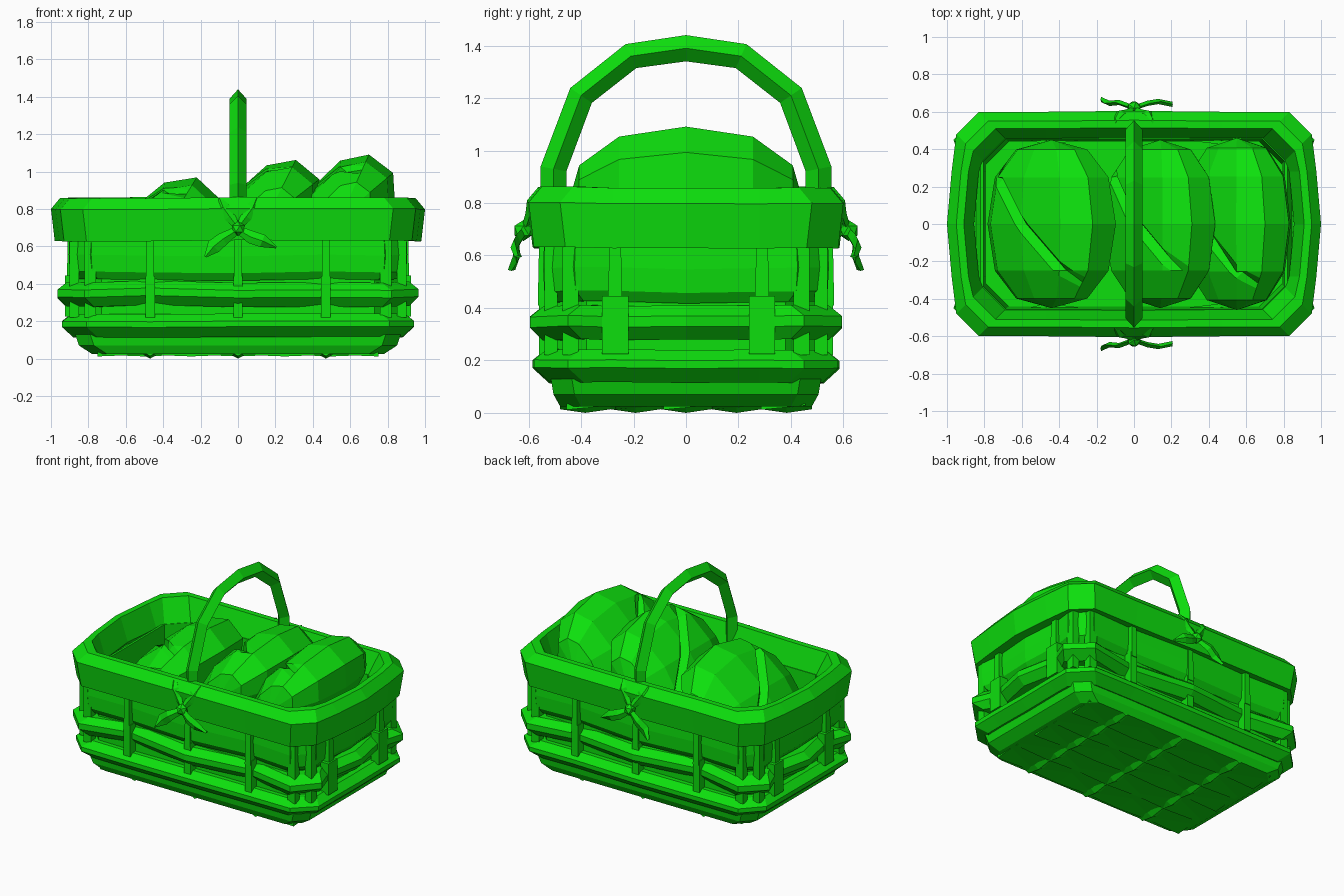
import bpy, bmesh, math, random
from mathutils import Vector, Matrix

random.seed(4)
if "Cube" in bpy.data.objects:
    bpy.data.objects.remove(bpy.data.objects["Cube"])

green = bpy.data.materials.new("basket green")
green.use_nodes = True
colour = (0.004, 0.74, 0.004, 1)
green.diffuse_color = colour
green.node_tree.nodes["Principled BSDF"].inputs["Base Color"].default_value = colour


def finish(name, bm):
    bmesh.ops.recalc_face_normals(bm, faces=bm.faces)
    mesh = bpy.data.meshes.new(name)
    bm.to_mesh(mesh)
    bm.free()
    mesh.materials.append(green)
    ob = bpy.data.objects.new(name, mesh)
    bpy.context.collection.objects.link(ob)
    return ob


def loft(name, rows, closed_path=True):
    """Skin a list of closed cross-sections, capping open ends."""
    bm = bmesh.new()
    vs = [[bm.verts.new(p) for p in row] for row in rows]
    n, m = len(vs), len(vs[0])
    for i in range(n if closed_path else n - 1):
        a, b = vs[i], vs[(i + 1) % n]
        for j in range(m):
            k = (j + 1) % m
            bm.faces.new((a[j], a[k], b[k], b[j]))
    if not closed_path:
        bm.faces.new(vs[0])
        bm.faces.new(vs[-1])
    return finish(name, bm)


def outline(hx, hy, cut, weave):
    """Rectangle with cut corners; weave pushes each kind of point outward."""
    em, es, co, ss, sm = weave
    quarter = [(hx + em, 0), (hx + es, 0.28), (hx + co, hy - cut),
               (hx - cut, hy + co), (0.47, hy + ss), (0, hy + sm)]
    q2 = [(-x, y) for x, y in reversed(quarter[:-1])]
    top = quarter + q2
    return top + [(x, -y) for x, y in reversed(top[1:-1])]


def ring(name, hx, hy, cut, profile, weave=(0,) * 5, jitter=0.0):
    loops = [outline(hx + o, hy + o, cut, weave) for o, z in profile]
    rows = []
    for i in range(len(loops[0])):
        dz = random.uniform(-jitter, jitter)
        rows.append([(lp[i][0], lp[i][1], z + dz) for lp, (o, z) in zip(loops, profile)])
    return loft(name, rows)


def box(name, loc, size, top=1.0):
    bm = bmesh.new()
    bmesh.ops.create_cube(bm, size=1)
    for v in bm.verts:
        if v.co.z > 0:
            v.co.xy *= top
        v.co = Vector(a * b + c for a, b, c in zip(v.co, size, loc))
    return finish(name, bm)


# Basket body: rim, woven bands and the inner weave behind them
ring("rim", 0.94, 0.59, 0.12,
     [(-0.01, 0.63), (0.01, 0.80), (-0.04, 0.86), (-0.08, 0.86), (-0.135, 0.70), (-0.09, 0.64)],
     (0.05, 0.025, 0, 0, 0.005), 0.004)
ring("upper_band", 0.90, 0.54, 0.12,
     [(-0.03, 0.42), (0, 0.46), (0.005, 0.55), (0, 0.67), (-0.07, 0.67), (-0.08, 0.42)],
     (0, -0.02, 0, -0.015, 0.01), 0.008)
ring("middle_band", 0.93, 0.56, 0.13,
     [(-0.03, 0.28), (0.02, 0.33), (0.02, 0.37), (-0.03, 0.41), (-0.09, 0.41), (-0.09, 0.28)],
     (0.01, -0.045, 0.015, -0.045, 0.01), 0.008)
ring("lower_band", 0.92, 0.56, 0.13,
     [(-0.04, 0.115), (0.02, 0.17), (0.02, 0.20), (-0.03, 0.24), (-0.10, 0.24), (-0.10, 0.12)],
     (0, 0, 0, 0, 0.005), 0.003)
ring("inner_weave", 0.85, 0.50, 0.12,
     [(0, 0.11), (0, 0.66), (-0.03, 0.71), (-0.045, 0.71), (-0.06, 0.11)])

# Tapered base with a solid floor
sections = [(0.78, 0.48, 0.025), (0.85, 0.505, 0.07), (0.87, 0.515, 0.13)]
loft("base", [[(x, y, z) for x, y in outline(hx, hy, 0.08, (0,) * 5)]
              for hx, hy, z in sections], False)

# Tilted wavy slats and cross ribs under the base
for k in range(5):
    y = (k - 2) * 0.185
    rows = []
    for i in range(7):
        x = (i - 3) * 0.25
        z = 0.022 if (i + k) % 2 else 0.012
        rows.append([(x, y - 0.085, z), (x, y + 0.085, z + 0.016),
                     (x, y + 0.085, z + 0.04), (x, y - 0.085, z + 0.04)])
    loft("floor_slat", rows, False)
for x in (-0.47, 0, 0.47):
    rows = []
    for i in range(11):
        y = (i - 5) * 0.096
        z = 0.0 if i % 2 else 0.014
        rows.append([(x - 0.035, y, z + 0.02), (x, y, z), (x + 0.035, y, z + 0.02),
                     (x, y, z + 0.035)])
    loft("floor_rib", rows, False)

# Upright stakes on the long sides, the ends and the corners
for s in (-1, 1):
    for x in (-0.47, 0, 0.47):
        box("side_stake_lower", (x, s * 0.53, 0.33), (0.05, 0.06, 0.22))
        box("side_stake_upper", (x, s * 0.54, 0.53), (0.045, 0.05, 0.24), 0.8)
    for y in (-0.27, 0.29):
        box("end_stake_lower", (s * 0.895, y, 0.335), (0.06, 0.10, 0.22))
        box("end_stake_upper", (s * 0.89, y, 0.53), (0.05, 0.055, 0.22), 0.8)
    for t in (-1, 1):
        box("corner_stake_side", (s * 0.79, t * 0.515, 0.43), (0.06, 0.05, 0.42))
        box("corner_stake_end", (s * 0.875, t * 0.44, 0.43), (0.05, 0.06, 0.42))

# Arched handle with a diamond section
half = [(0.505, 0.66), (0.505, 0.93), (0.4, 1.21), (0.21, 1.36)]
spine = [(-y, z) for y, z in half] + [(0, 1.39)] + half[::-1]
rows = []
for i, (y, z) in enumerate(spine):
    a, b = spine[max(i - 1, 0)], spine[min(i + 1, len(spine) - 1)]
    d = Vector((b[0] - a[0], b[1] - a[1])).normalized()
    n = Vector((-d.y, d.x)) * 0.05
    rows.append([(0, y + n.x, z + n.y), (0.045, y, z), (0, y - n.x, z - n.y), (-0.045, y, z)])
loft("handle", rows, False)


# Ribbon bows at the handle ends
def leaf(name, path, width, side):
    """Tapered ribbon piece along (x, depth, z) points on one side."""
    rows = []
    for i, (x, y, z) in enumerate(path):
        a, b = path[max(i - 1, 0)], path[min(i + 1, len(path) - 1)]
        w = Vector((-(b[2] - a[2]), 0, b[0] - a[0])).normalized() * width[i]
        p = Vector((x, side * y, z))
        t = Vector((0, side * 0.014, 0))
        rows.append([p + w, p + t, p - w, p - t])
    loft(name, rows, False)


for s in (-1, 1):
    bm = bmesh.new()
    bmesh.ops.create_icosphere(bm, subdivisions=1, radius=0.04)
    bmesh.ops.translate(bm, verts=bm.verts, vec=(0, s * 0.62, 0.695))
    finish("bow_knot", bm)
    leaf("bow_tail_right", [(0, 0.62, 0.69), (-0.08, 0.65, 0.64), (-0.13, 0.645, 0.60),
                            (-0.175, 0.665, 0.545)], (0.02, 0.035, 0.04, 0.006), s)
    leaf("bow_tail_left", [(0, 0.62, 0.69), (0.07, 0.645, 0.65), (0.13, 0.655, 0.63),
                           (0.205, 0.64, 0.595)], (0.02, 0.035, 0.035, 0.006), s)
    for t in (-1, 1):
        leaf("bow_loop", [(0, 0.615, 0.70), (t * 0.045, 0.598, 0.76), (t * 0.08, 0.592, 0.81),
                          (t * 0.1, 0.55, 0.86)], (0.015, 0.03, 0.035, 0.006), s)


# Three leaning bread loaves, each with a diagonal slash in the crust
def loaf(name, loc, size, lean, slash_x):
    bm = bmesh.new()
    bmesh.ops.create_uvsphere(bm, u_segments=10, v_segments=6, radius=1)
    bmesh.ops.rotate(bm, verts=bm.verts, matrix=Matrix.Rotation(math.pi / 2, 3, "X"))
    for v in bm.verts:
        v.co = Vector(math.copysign(abs(c) ** 0.85, c) * k for c, k in zip(v.co, size))
    across = Vector((0.7, 0.7, 0)).normalized()
    centre = Vector((slash_x, 0, 0))
    for shift in (-0.035, 0.035, 0):
        bmesh.ops.bisect_plane(bm, geom=bm.verts[:] + bm.edges[:] + bm.faces[:], dist=0.0001,
                               plane_co=centre + across * shift, plane_no=across)
    for v in bm.verts:
        on_slash = abs((v.co - centre).dot(across)) < 0.001
        if on_slash and v.co.z > 0.55 * size[2]:
            v.co.z -= 0.045
    ob = finish(name, bm)
    ob.matrix_world = Matrix.Translation(loc) @ Matrix.Rotation(lean, 4, "Y")


loaf("loaf_right", (-0.44, 0, 0.61), (0.43, 0.45, 0.23), -0.82, 0.0)
loaf("loaf_middle", (0.14, 0, 0.73), (0.38, 0.45, 0.22), -0.88, 0.05)
loaf("loaf_left", (0.55, 0, 0.76), (0.37, 0.46, 0.22), -0.92, -0.05)
